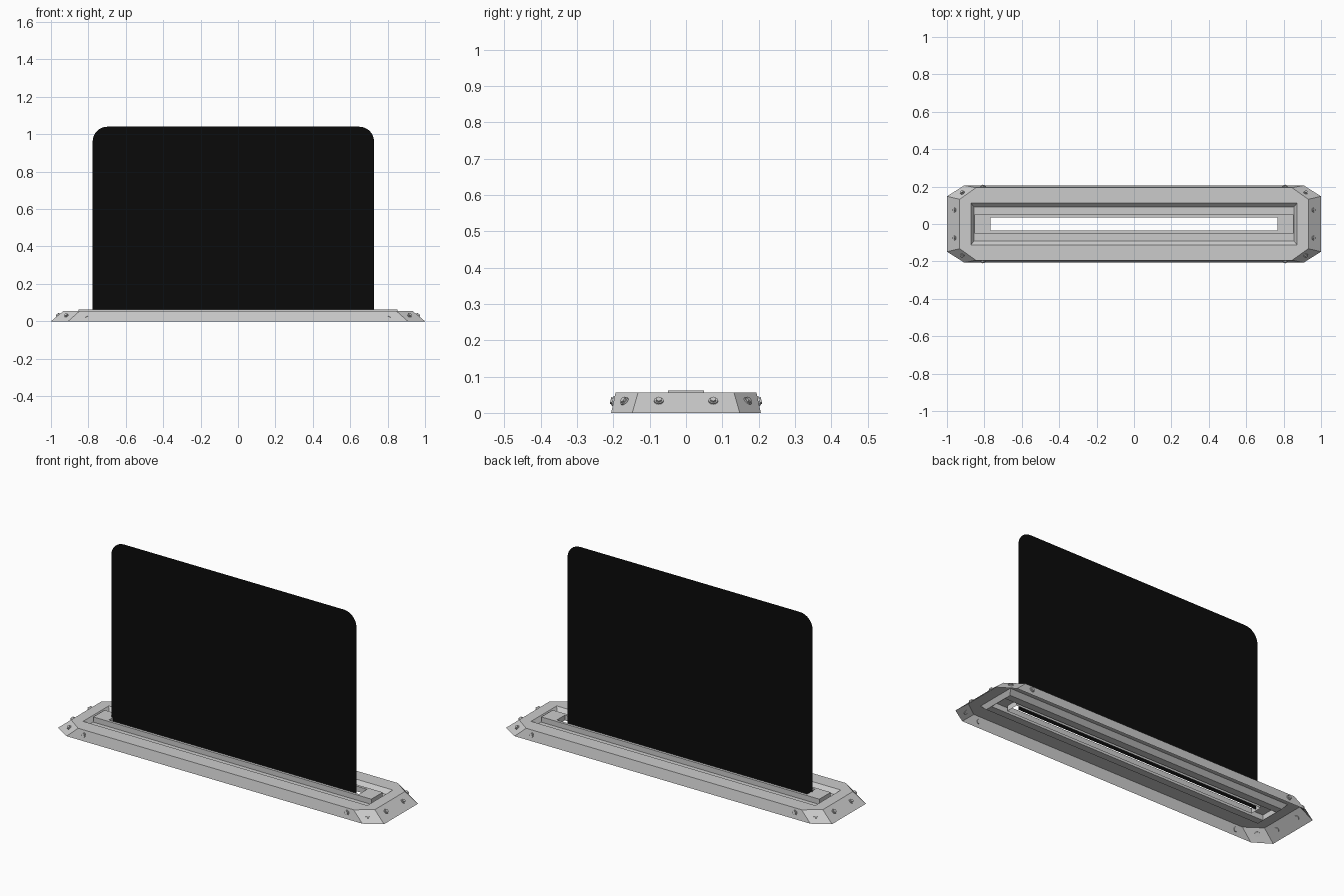
import bpy, bmesh, math
from mathutils import Vector, Matrix

if "Cube" in bpy.data.objects:
    bpy.data.objects.remove(bpy.data.objects["Cube"])


def finish(name, bm):
    me = bpy.data.meshes.new(name)
    bm.to_mesh(me)
    bm.free()
    ob = bpy.data.objects.new(name, me)
    bpy.context.collection.objects.link(ob)
    return ob


def rect(x, y, z):
    return [Vector(p) for p in ((x, -y, z), (x, y, z), (-x, y, z), (-x, -y, z))]


def octagon(x, cy, cx, y, z):
    # counter-clockwise, two points per corner, starting at the +x -y corner
    return [Vector(p) for p in ((cx, -y, z), (x, -cy, z), (x, cy, z), (cx, y, z),
                                (-cx, y, z), (-x, cy, z), (-x, -cy, z), (-cx, -y, z))]


def loft(bm, rings):
    for a, b in zip(rings, rings[1:]):
        n = len(a)
        for i in range(n):
            j = (i + 1) % n
            bm.faces.new((a[i], a[j], b[j], b[i]))


# base frame: open-bottomed shell with sloped, clipped-corner walls
low = octagon(1.0, .148, .908, .206, 0)
high = octagon(.932, .132, .845, .194, .056)
bm = bmesh.new()
outer = [[bm.verts.new(p) for p in r] for r in (low, high)]
loft(bm, outer)
# recess wall and floor
inner = [[bm.verts.new(p) for p in rect(*r)] for r in
         ((.872, .112, .056), (.855, .09, .033), (.853, .05, .033))]
loft(bm, inner)
# flat top between clipped outline and rectangular opening
top, rim = outer[1], inner[0]
for i in range(4):
    bm.faces.new((top[2 * i], top[2 * i + 1], rim[i]))
    bm.faces.new((top[2 * i + 1], top[(2 * i + 2) % 8], rim[(i + 1) % 4], rim[i]))
finish("base_frame", bm)

# raised centre strip with a through slot
bm = bmesh.new()
loft(bm, [[bm.verts.new(p) for p in rect(*r)] for r in
          ((.853, .05, .033), (.853, .05, .062), (.768, .035, .062), (.768, .035, .033))])
finish("slot_strip", bm)


# bolts: washer plus hex head, set square to each wall
def bolt(name, pos, normal):
    bm = bmesh.new()
    rot = normal.to_track_quat('Z', 'Y').to_matrix().to_4x4()
    for sides, r, z0, z1 in ((12, .013, -.004, .004), (6, .0095, .004, .009)):
        m = Matrix.Translation(pos) @ rot @ Matrix.Translation((0, 0, (z0 + z1) / 2))
        bmesh.ops.create_cone(bm, cap_ends=True, segments=sides, radius1=r, radius2=r,
                              depth=z1 - z0, matrix=m)
    finish(name, bm)


count = 0
for i in range(8):
    j = (i + 1) % 8
    a, b = low[i].lerp(high[i], .57), low[j].lerp(high[j], .57)
    normal = (low[j] - low[i]).cross(high[i] - low[i]).normalized()
    mid = (a + b) / 2
    along = (b - a).normalized()
    if i in (3, 7):
        offsets = (-.808, .808)
    elif i in (1, 5):
        offsets = (-.075, .075)
    else:
        offsets = (0,)
    for d in offsets:
        count += 1
        bolt(f"bolt_{count:02d}", mid + along * d, normal)

# thin upright panel with rounded top corners
x0, x1, z0, z1, r = -.777, .727, .04, 1.04, .078
pts = [(x0, z0), (x1, z0)]
for cx, start in ((x1 - r, 0), (x0 + r, 90)):
    for k in range(9):
        t = math.radians(start + k * 90 / 8)
        pts.append((cx + r * math.cos(t), z1 - r + r * math.sin(t)))
bm = bmesh.new()
bm.faces.new([bm.verts.new((x, 0, z)) for x, z in pts])
panel = finish("upright_panel", bm)
mat = bpy.data.materials.new("black")
mat.diffuse_color = (.003, .003, .003, 1)
mat.use_nodes = True
mat.node_tree.nodes["Principled BSDF"].inputs["Base Color"].default_value = mat.diffuse_color
panel.data.materials.append(mat)
